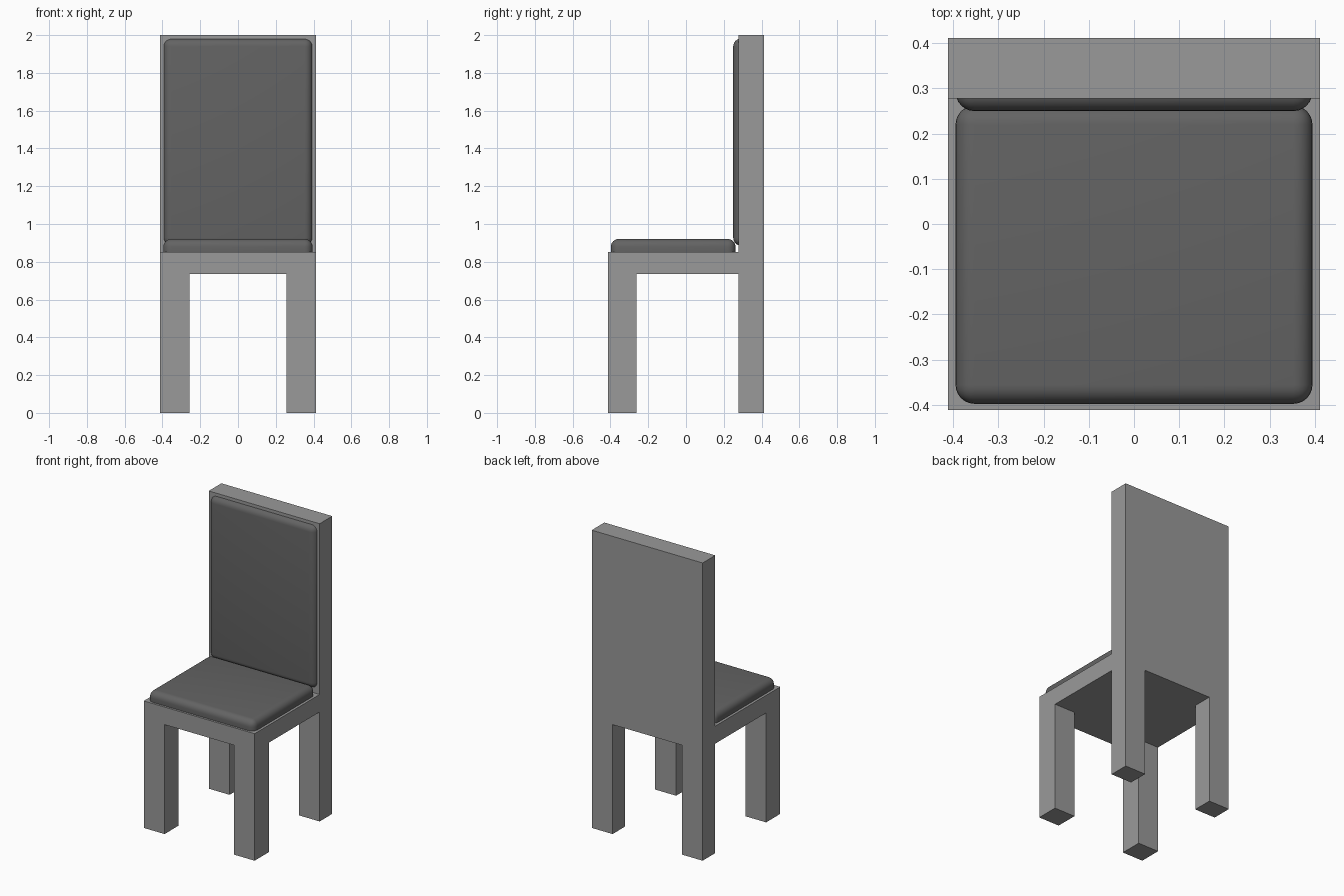
import bpy
import bmesh

cube = bpy.data.objects.get("Cube")
if cube:
    bpy.data.objects.remove(cube, do_unlink=True)

HALF = 0.412          # half width and depth of the frame
SEAT_LOW, SEAT_TOP, TOP = 0.735, 0.853, 2.0
BACK_FRONT = 0.278    # front plane of the backrest


def material(name, value):
    mat = bpy.data.materials.new(name)
    mat.use_nodes = True
    colour = (value, value, value, 1)
    mat.diffuse_color = colour
    mat.node_tree.nodes["Principled BSDF"].inputs["Base Color"].default_value = colour
    return mat


def add_object(name, bm, mat):
    mesh = bpy.data.meshes.new(name)
    bm.to_mesh(mesh)
    bm.free()
    mesh.materials.append(mat)
    obj = bpy.data.objects.new(name, mesh)
    bpy.context.collection.objects.link(obj)
    return obj


def extrude(bm, faces, dz):
    new = bmesh.ops.extrude_face_region(bm, geom=faces)["geom"]
    verts = [g for g in new if isinstance(g, bmesh.types.BMVert)]
    bmesh.ops.translate(bm, verts=verts, vec=(0, 0, dz))
    return [g for g in new if isinstance(g, bmesh.types.BMFace)]


def chair_frame(mat):
    # Seat slab on a 3 x 3 grid, whose corners become legs
    xs = (-HALF, -0.257, 0.257, HALF)
    ys = (-HALF, -0.262, BACK_FRONT, HALF)
    bm = bmesh.new()
    grid = [[bm.verts.new((x, y, SEAT_LOW)) for x in xs] for y in ys]
    cells = {}
    for j in range(3):
        for i in range(3):
            cells[i, j] = bm.faces.new((grid[j][i], grid[j][i + 1],
                                        grid[j + 1][i + 1], grid[j + 1][i]))
    upper = extrude(bm, list(cells.values()), SEAT_TOP - SEAT_LOW)
    bmesh.ops.recalc_face_normals(bm, faces=bm.faces)

    # Backrest rises from the rear row
    rear = [f for f in upper if f.calc_center_median().y > BACK_FRONT]
    extrude(bm, rear, TOP - SEAT_TOP)

    # Four legs drop from the corners
    low = [f for f in bm.faces
           if all(abs(v.co.z - SEAT_LOW) < 1e-4 for v in f.verts)]
    for f in low:
        c = f.calc_center_median()
        if abs(c.x) > 0.257 and (c.y < -0.262 or c.y > BACK_FRONT):
            extrude(bm, [f], -SEAT_LOW)

    bmesh.ops.recalc_face_normals(bm, faces=bm.faces)
    bmesh.ops.dissolve_limit(bm, angle_limit=0.01, verts=bm.verts, edges=bm.edges)
    return add_object("chair_frame", bm, mat)


def cushion(name, low, high, radius, mat):
    # Rounded box between two corners
    bm = bmesh.new()
    bmesh.ops.create_cube(bm, size=1)
    for v in bm.verts:
        v.co = [a if c < 0 else b for a, b, c in zip(low, high, v.co)]
    obj = add_object(name, bm, mat)
    bevel = obj.modifiers.new("rounding", 'BEVEL')
    bevel.width = radius
    bevel.segments = 6
    bpy.ops.object.select_all(action='DESELECT')
    obj.select_set(True)
    bpy.context.view_layer.objects.active = obj
    bpy.ops.object.modifier_apply(modifier=bevel.name)
    bpy.ops.object.shade_smooth_by_angle()
    return obj


frame_grey = material("frame grey", 0.32)
cushion_grey = material("cushion dark grey", 0.125)

chair_frame(frame_grey)
cushion("seat_cushion", (-0.395, -0.398, 0.80), (0.395, 0.262, 0.921), 0.042, cushion_grey)
cushion("back_cushion", (-0.395, 0.25, 0.885), (0.395, 0.36, 1.982), 0.042, cushion_grey)
